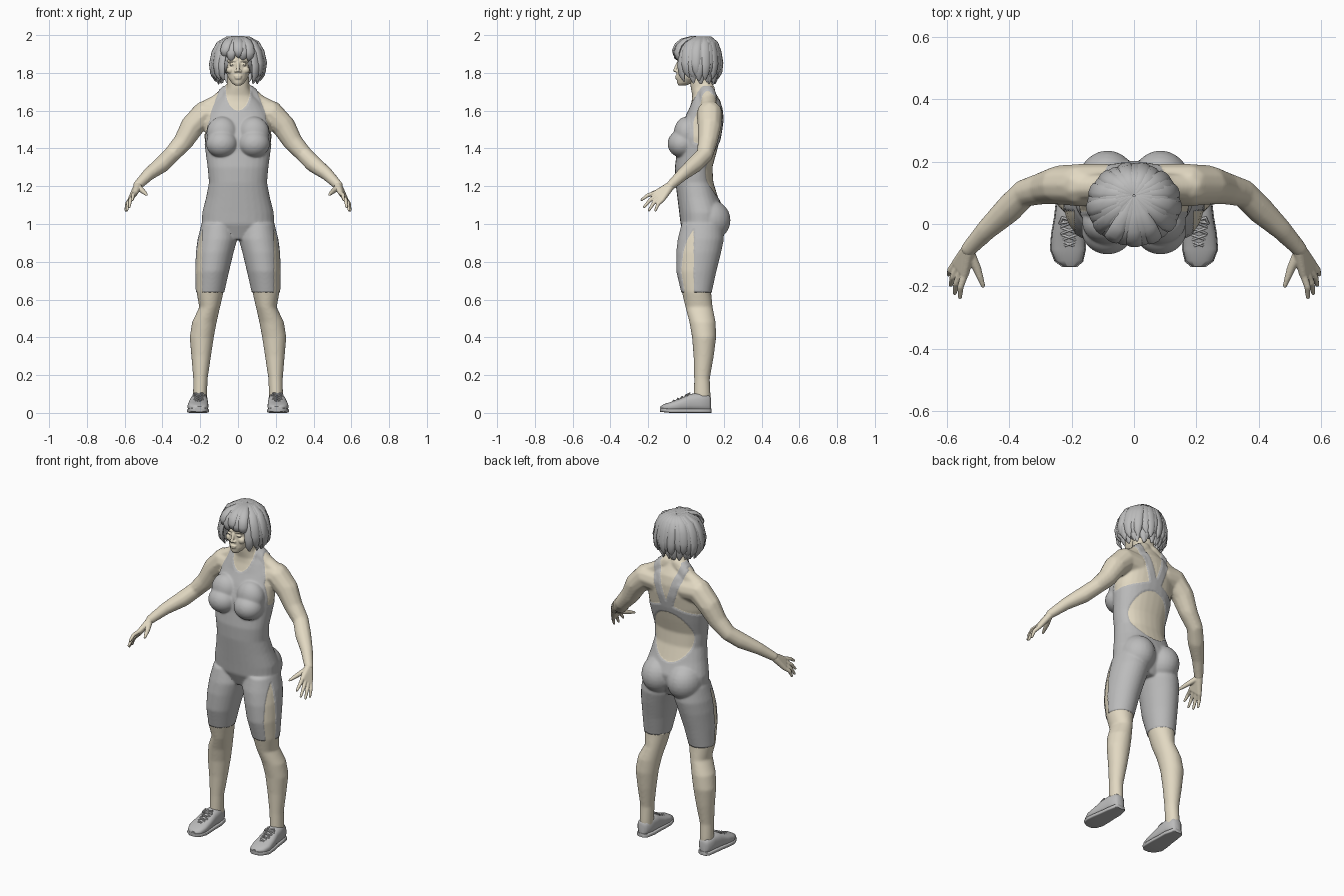
import bpy, bmesh, math, random
from mathutils import Vector as V, Matrix

random.seed(4)
if "Cube" in bpy.data.objects:
    bpy.data.objects.remove(bpy.data.objects["Cube"])


def material(name, rgb):
    m = bpy.data.materials.new(name)
    m.use_nodes = True
    m.diffuse_color = (*rgb, 1)
    m.node_tree.nodes["Principled BSDF"].inputs["Base Color"].default_value = (*rgb, 1)
    return m


SKIN = material("skin", (0.76, 0.69, 0.54))
GREY = material("light grey", (0.5, 0.5, 0.5))


def loft(bm, rings, n=28, power=1.0):
    """Skin through rings given as (centre, u axis, v axis); power below 1 is boxier."""
    def bend(t):
        return math.copysign(abs(t) ** power, t)
    loops = []
    for c, u, v in rings:
        angles = [2 * math.pi * i / n for i in range(n)]
        loops.append([bm.verts.new(V(c) + V(u) * bend(math.cos(a)) + V(v) * bend(math.sin(a)))
                      for a in angles])
    for a, b in zip(loops, loops[1:]):
        for i in range(n):
            bm.faces.new((a[i], a[(i + 1) % n], b[(i + 1) % n], b[i]))
    bm.faces.new(loops[0][::-1])
    bm.faces.new(loops[-1])


def column(bm, rings, s=1, power=1.0):
    """Upright loft from (z, centre x, half width, front y, back y)."""
    loft(bm, [((s * x, (f + b) / 2, z), (w, 0, 0), (0, (b - f) / 2, 0))
              for z, x, w, f, b in rings], power=power)


def blob(bm, c, r):
    bmesh.ops.create_uvsphere(bm, u_segments=24, v_segments=14, radius=1,
                              matrix=Matrix.Translation(c) @ Matrix.Diagonal((*r, 1)))


def hull(bm, balls, s=1):
    """Convex skin around balls given as (x, y, z, radius)."""
    tmp = bmesh.new()
    for x, y, z, r in balls:
        bmesh.ops.create_icosphere(tmp, subdivisions=2, radius=r,
                                   matrix=Matrix.Translation((s * x, y, z)))
    res = bmesh.ops.convex_hull(tmp, input=tmp.verts[:])
    junk = {g for g in res["geom_interior"] + res["geom_unused"] if isinstance(g, bmesh.types.BMVert)}
    bmesh.ops.delete(tmp, geom=list(junk), context='VERTS')
    me = bpy.data.meshes.new("hull")
    tmp.to_mesh(me)
    tmp.free()
    bm.from_mesh(me)
    bpy.data.meshes.remove(me)


def chain(bm, balls, s=1):
    for pair in zip(balls, balls[1:]):
        hull(bm, pair, s)


def finish(name, bm, mats, voxel=0, smooth=0):
    bmesh.ops.recalc_face_normals(bm, faces=bm.faces[:])
    me = bpy.data.meshes.new(name)
    bm.to_mesh(me)
    bm.free()
    ob = bpy.data.objects.new(name, me)
    bpy.context.collection.objects.link(ob)
    if voxel:
        mod = ob.modifiers.new("Fuse", 'REMESH')
        mod.mode, mod.voxel_size = 'VOXEL', voxel
        mod = ob.modifiers.new("Soften", 'SMOOTH')
        mod.factor, mod.iterations = 0.5, smooth
        fused = bpy.data.meshes.new_from_object(ob.evaluated_get(bpy.context.evaluated_depsgraph_get()))
        ob.modifiers.clear()
        ob.data = fused
    ob.data.materials.clear()
    for m in mats:
        ob.data.materials.append(m)
    bpy.context.view_layer.objects.active = ob
    ob.select_set(True)
    bpy.ops.object.shade_smooth_by_angle(angle=math.radians(50))
    ob.select_set(False)
    return ob


# Body: torso, legs and arms fused into one skin
bm = bmesh.new()
column(bm, [(.92, 0, .10, .01, .15), (1.0, 0, .187, -.025, .19), (1.06, 0, .186, -.032, .2),
            (1.14, 0, .165, -.042, .17), (1.22, 0, .15, -.052, .145), (1.3, 0, .157, -.055, .14),
            (1.38, 0, .168, -.045, .162), (1.46, 0, .178, -.04, .182), (1.54, 0, .172, -.012, .195),
            (1.6, 0, .15, .015, .195), (1.65, 0, .115, .03, .183), (1.68, 0, .08, .033, .165),
            (1.72, 0, .06, .025, .142), (1.79, 0, .058, .02, .13)], power=.9)
for s in (1, -1):
    column(bm, [(1.0, .105, .085, -.02, .19), (.92, .109, .101, -.04, .197), (.85, .123, .096, -.048, .182),
                (.75, .137, .086, -.048, .157), (.64, .148, .072, -.022, .133), (.56, .15, .055, -.003, .141),
                (.48, .178, .065, .018, .157), (.4, .192, .064, .032, .16), (.3, .195, .052, .04, .147),
                (.18, .199, .038, .043, .126), (.1, .201, .037, .042, .13), (.05, .201, .035, .04, .13)], s)
    blob(bm, (s * .085, .125, 1.02), (.095, .107, .105))
    blob(bm, (s * .085, -.02, 1.425), (.08, .074, .07))
    blob(bm, (s * .083, .005, 1.48), (.08, .066, .085))
    chain(bm, [(.03, .11, 1.71, .045), (.11, .12, 1.645, .042), (.18, .12, 1.605, .045)], s)
    chain(bm, [(.09, .125, 1.58, .07), (.175, .125, 1.585, .069), (.24, .125, 1.52, .064),
               (.29, .115, 1.435, .053), (.35, .1, 1.368, .045), (.4, .05, 1.318, .046),
               (.47, -.015, 1.265, .035), (.53, -.08, 1.205, .026)], s)
body = finish("body", bm, [SKIN, GREY], voxel=.0065, smooth=9)


def in_suit(p):
    x, y, z = abs(p.x), p.y, p.z
    if z < .64 or z > 1.73 or x > .225 or (z < 1.48 and x > .2 + max(0, 1.2 - z) * .2):
        return False
    if y < .04 + max(0, z - 1.55) * .6:  # front panel with scooped neck
        neck = (x / .065) ** 2 + ((z - 1.71) / .11) ** 2 < 1
        return not neck and x < .19 - .38 * max(0, z - 1.47)
    strap = z > 1.46 and abs(x - .012 - (z - 1.46) * .32) < .026
    hole = y > .06 and (x / .128) ** 2 + ((z - 1.28) / .15) ** 2 < 1
    return strap or (z < 1.49 - .35 * x and not hole)


# Swimsuit: colour its faces, even out its edge and raise it slightly
bm = bmesh.new()
bm.from_mesh(body.data)
bmesh.ops.bisect_plane(bm, geom=bm.verts[:] + bm.edges[:] + bm.faces[:], plane_co=(0, 0, .64), plane_no=(0, 0, 1))
for f in bm.faces:
    f.material_index = int(in_suit(f.calc_center_median()))
rim = {}
for e in bm.edges:
    if len({f.material_index for f in e.link_faces}) == 2:
        for v in e.verts:
            rim.setdefault(v, []).append(e.other_vert(v))
for step in range(6):
    moved = {v: sum((o.co for o in near), V()) / len(near) for v, near in rim.items()}
    for v, co in moved.items():
        v.co = v.co.lerp(co, .5)
bm.normal_update()
for v in bm.verts:
    if v not in rim and v.link_faces and v.link_faces[0].material_index:
        v.co += v.normal * .004
bm.to_mesh(body.data)
bm.free()

# Hands
for side, s in (("left", 1), ("right", -1)):
    bm = bmesh.new()
    index, pinky = (.543, -.16, 1.165, .014), (.572, -.125, 1.128, .013)
    hull(bm, [(.527, -.076, 1.208, .022), (.54, -.09, 1.185, .02), index, pinky], s)
    tips = [(.558, -.235, 1.128), (.575, -.222, 1.09), (.588, -.196, 1.073), (.594, -.162, 1.072)]
    for i, tip in enumerate(tips):
        a = V(index[:3]).lerp(V(pinky[:3]), i / 3)
        mid = a.lerp(V(tip), .5) + V((.006, -.004, .006))
        chain(bm, [(*a, .0125), (*mid, .0105), (*tip, .007)], s)
    chain(bm, [(.528, -.09, 1.195, .017), (.505, -.14, 1.175, .014), (.494, -.17, 1.165, .011),
               (.484, -.198, 1.155, .007)], s)
    finish(side + "_hand", bm, [SKIN], voxel=.0035, smooth=3)

# Head with simple features
bm = bmesh.new()
column(bm, [(1.733, 0, .016, -.04, .0), (1.745, 0, .032, -.047, .03), (1.77, 0, .05, -.05, .07),
            (1.8, 0, .062, -.05, .11), (1.84, 0, .07, -.045, .145), (1.88, 0, .074, -.045, .15),
            (1.93, 0, .068, -.03, .145), (1.97, 0, .04, .0, .12)])
chain(bm, [(0, -.043, 1.85, .009), (0, -.06, 1.812, .009)])
blob(bm, (0, -.05, 1.782), (.021, .008, .0055))
blob(bm, (0, -.049, 1.772), (.018, .008, .006))
for s in (1, -1):
    blob(bm, (s * .012, -.05, 1.809), (.009, .01, .007))
    blob(bm, (s * .03, -.034, 1.845), (.015, .012, .008))
    chain(bm, [(.014, -.04, 1.864, .008), (.032, -.037, 1.868, .008), (.052, -.024, 1.862, .007)], s)
    blob(bm, (s * .04, -.022, 1.815), (.022, .02, .02))
finish("head", bm, [SKIN], voxel=.0035, smooth=3)

# Hair: a cap under overlapping locks that radiate from the crown
bm = bmesh.new()
blob(bm, (0, .07, 1.88), (.118, .1, .1))
SHAPE = [(.03, 1, .006), (.4, .985, .02), (.75, .86, .026), (.93, .65, .027),
         (1.03, .36, .026), (.98, .14, .02), (.88, 0, .005)]


def lock(a, tip, scale):
    azimuth = V((-math.sin(a), math.cos(a), 0))
    twist = random.uniform(-.12, .12)
    path = []
    for i, (r, h, w) in enumerate(SHAPE):
        b, k = a + twist * (i / 6) ** 2, r * scale
        path.append(V((.134 * k * math.cos(b), .062 + .03 * (1 - min(r, 1)) + .118 * k * math.sin(b),
                       tip + (1.986 - tip) * h)))
    rings = []
    for i, p in enumerate(path):
        along = path[min(i + 1, 6)] - path[max(i - 1, 0)]
        w = SHAPE[i][2]
        rings.append((p, azimuth * w, along.cross(azimuth).normalized() * min(.012, w * .6)))
    loft(bm, rings, n=10)


for i in range(26):
    a = 2 * math.pi * (i + .5) / 26
    front = -math.sin(a)
    base = 1.872 if front > .8 else 1.765 if front > -.3 else 1.775
    lock(a, base + random.uniform(-.012, .015), 1 + .03 * (i % 2))
    if front < .45:
        lock(a + .12, 1.735 + .03 * max(front, 0) + random.uniform(0, .015), .86)
finish("hair", bm, [GREY])

# Shoes with soles and laces: (y, centre x, half width, top z)
LAST = [(.132, .205, .02, .08), (.12, .205, .034, .097), (.07, .204, .044, .106), (.02, .207, .047, .1),
        (-.03, .21, .053, .076), (-.08, .212, .055, .058), (-.118, .209, .043, .046), (-.136, .206, .02, .034)]
for side, s in (("left", 1), ("right", -1)):
    bm = bmesh.new()
    loft(bm, [((s * x, y, (t + .008) / 2), (w, 0, 0), (0, 0, (t - .008) / 2)) for y, x, w, t in LAST], power=.75)
    finish(side + "_shoe", bm, [GREY])
    bm = bmesh.new()
    loft(bm, [((s * x, y * 1.02, .011 + max(0, -y - .08) * .1), (w + .003, 0, 0), (0, 0, .011))
              for y, x, w, t in LAST], power=.35)
    finish(side + "_sole", bm, [GREY])
    bm = bmesh.new()
    for y in (.01, -.012, -.034, -.056):
        z = .086 + .46 * y
        for k in (-1, 1):
            chain(bm, [(.208 - k * .024, y, z, .004), (.208, y - .009, z + .006, .004),
                       (.208 + k * .024, y - .018, z - .008, .004)], s)
    for k in (-1, 1):
        chain(bm, [(.208, .014, .1, .005), (.208 + k * .022, .02, .105, .004), (.208 + k * .03, .002, .092, .004),
                   (.208, .008, .1, .004)], s)
    finish(side + "_laces", bm, [GREY])
